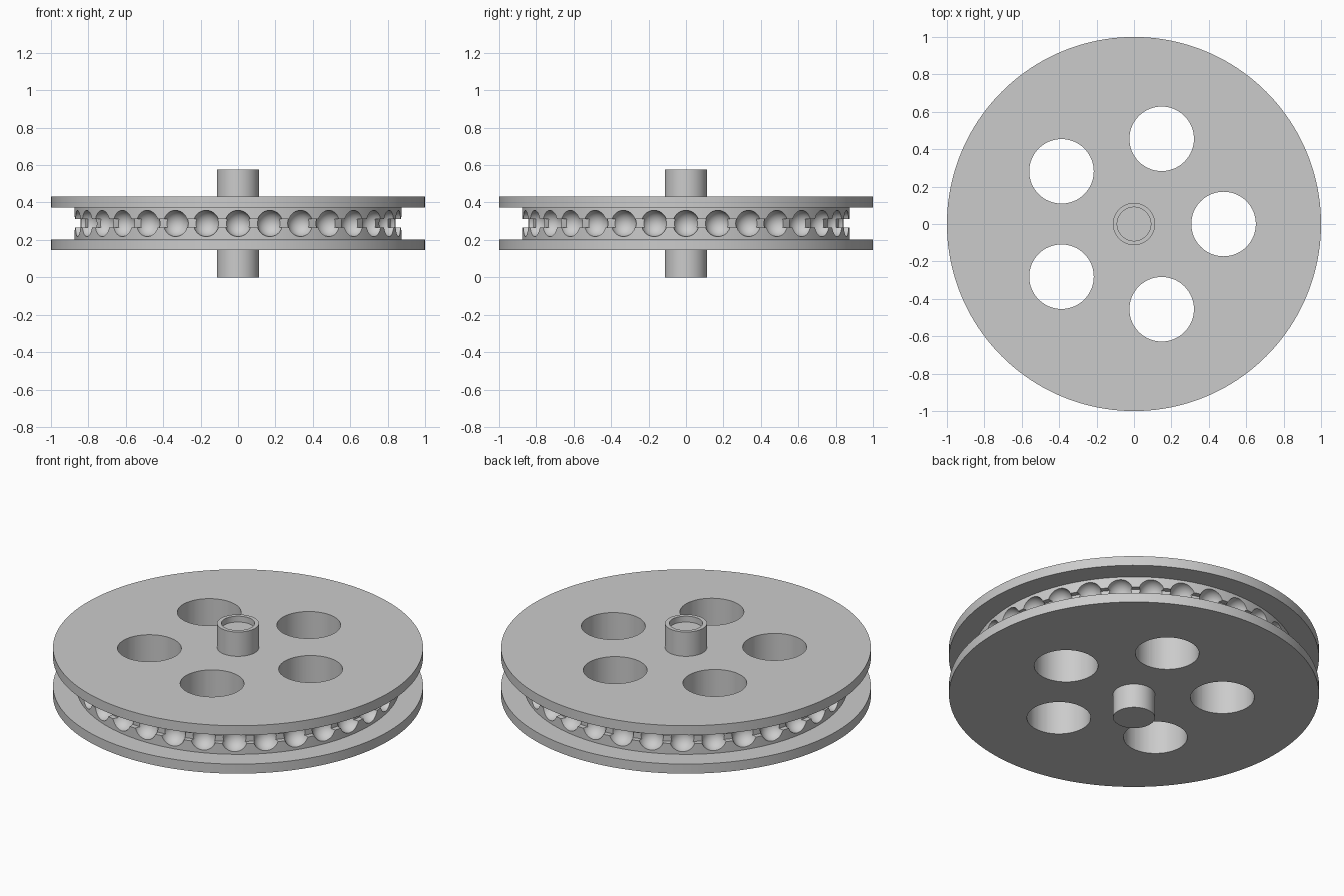
import bpy, bmesh
from math import tau, cos, sin, radians
from mathutils import Matrix, Vector

cube = bpy.data.objects.get("Cube")
if cube:
    bpy.data.objects.remove(cube)

# Main sizes
HEIGHT, MID = 0.576, 0.288
RIM_R, DRUM_R, GROOVE_R = 1.0, 0.875, 0.845
HUB_R, BORE_R, BORE_DEPTH = 0.113, 0.09, 0.035
FLANGE_IN, FLANGE_OUT, GROOVE_H = 0.086, 0.143, 0.023
POCKETS, POCKET_R = 32, 0.07
HOLES, HOLE_R, HOLE_RING = 5, 0.1725, 0.479

grey = bpy.data.materials.new("light_grey")
grey.use_nodes = True
grey.diffuse_color = (0.6, 0.6, 0.6, 1)
grey.node_tree.nodes["Principled BSDF"].inputs["Base Color"].default_value = (0.6, 0.6, 0.6, 1)


def make_object(name, bm):
    bmesh.ops.recalc_face_normals(bm, faces=bm.faces)
    mesh = bpy.data.meshes.new(name)
    bm.to_mesh(mesh)
    bm.free()
    mesh.materials.append(grey)
    obj = bpy.data.objects.new(name, mesh)
    bpy.context.collection.objects.link(obj)
    return obj


def lathe(name, profile, steps=160):
    """Solid of revolution; the profile's first and last rings are capped."""
    bm = bmesh.new()
    rings = [[bm.verts.new((r * cos(tau * i / steps), r * sin(tau * i / steps), z))
              for i in range(steps)] for r, z in profile]
    for a, b in zip(rings, rings[1:]):
        for i in range(steps):
            j = (i + 1) % steps
            bm.faces.new((a[i], a[j], b[j], b[i]))
    bm.faces.new(rings[0])
    bm.faces.new(rings[-1])
    return make_object(name, bm)


def ring_points(count, radius):
    return [Vector((radius * cos(tau * i / count), radius * sin(tau * i / count), MID))
            for i in range(count)]


def cut(target, bm, name):
    cutter = make_object(name, bm)
    cutter.hide_render = True
    mod = target.modifiers.new(name, 'BOOLEAN')
    mod.operation, mod.solver, mod.object = 'DIFFERENCE', 'EXACT', cutter
    bpy.context.view_layer.objects.active = target
    bpy.ops.object.modifier_apply(modifier=name)
    bpy.data.objects.remove(cutter)


# Wheel body: hub, two flanges, grooved drum and blind bore
half = [(HUB_R, FLANGE_OUT), (RIM_R, FLANGE_OUT), (RIM_R, FLANGE_IN),
        (DRUM_R, FLANGE_IN), (DRUM_R, GROOVE_H), (GROOVE_R, GROOVE_H)]
profile = [(HUB_R, 0)]
profile += [(r, MID - z) for r, z in half]
profile += [(r, MID + z) for r, z in reversed(half)]
profile += [(HUB_R, HEIGHT), (BORE_R, HEIGHT), (BORE_R, HEIGHT - BORE_DEPTH)]
wheel = lathe("pulley_wheel", profile)

# Round lightening holes
bm = bmesh.new()
for p in ring_points(HOLES, HOLE_RING):
    bmesh.ops.create_cone(bm, cap_ends=True, segments=64, radius1=HOLE_R, radius2=HOLE_R,
                          depth=HEIGHT, matrix=Matrix.Translation(p))
cut(wheel, bm, "hole_cutter")

# Ball-chain pockets around the drum
bm = bmesh.new()
for p in ring_points(POCKETS, DRUM_R):
    bmesh.ops.create_uvsphere(bm, u_segments=32, v_segments=20, radius=POCKET_R,
                              matrix=Matrix.Translation(p))
cut(wheel, bm, "pocket_cutter")

# Smooth curved walls, sharp rims
bpy.ops.object.select_all(action='DESELECT')
wheel.select_set(True)
bpy.context.view_layer.objects.active = wheel
bpy.ops.object.shade_smooth_by_angle(angle=radians(30))
